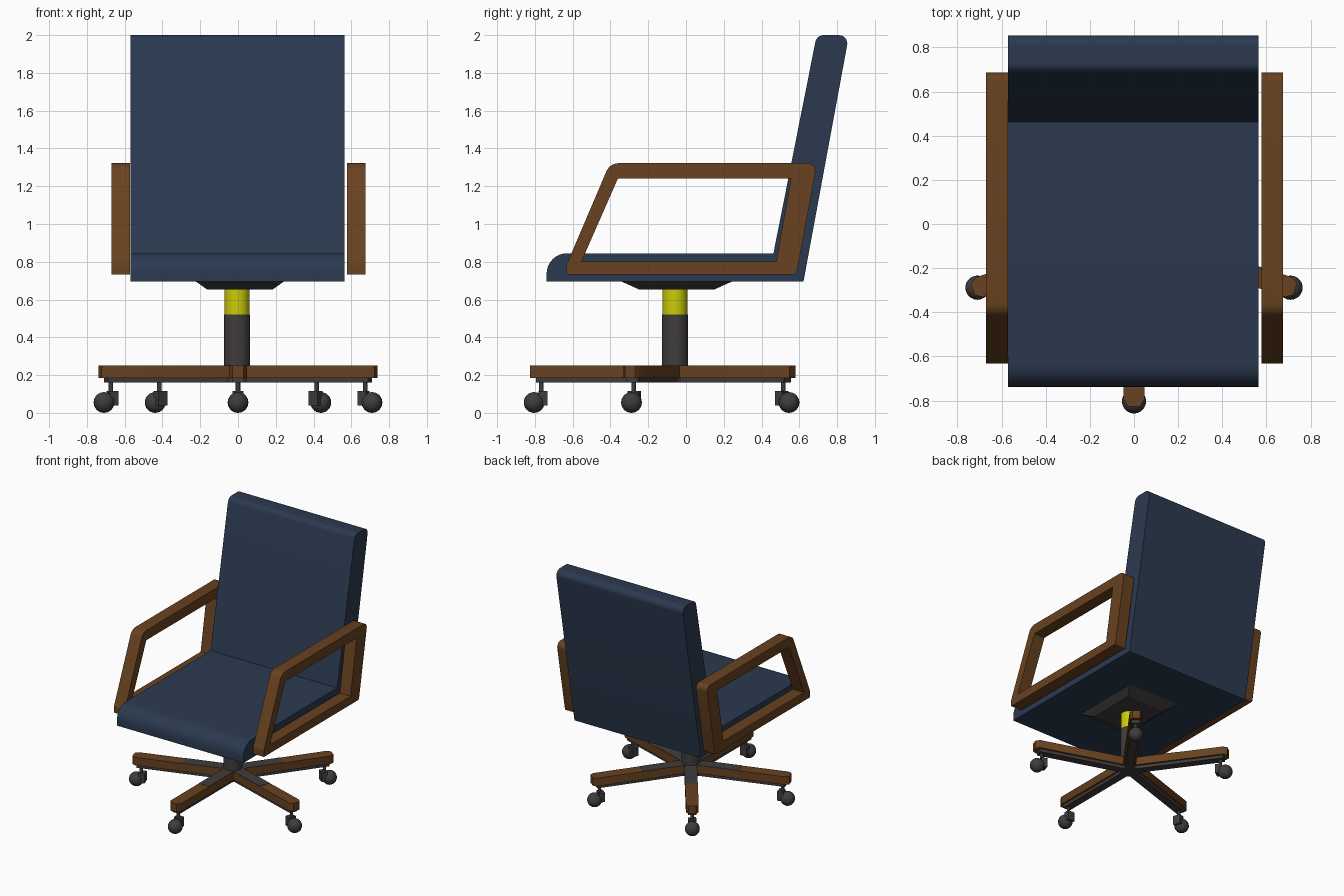
import bpy, bmesh, math
from mathutils import Vector, Matrix

if "Cube" in bpy.data.objects:
    bpy.data.objects.remove(bpy.data.objects["Cube"])


def mat(name, rgb):
    m = bpy.data.materials.new(name)
    m.diffuse_color = (*rgb, 1)
    m.use_nodes = True
    m.node_tree.nodes["Principled BSDF"].inputs["Base Color"].default_value = m.diffuse_color
    return m


BLUE = mat("navy fabric", (0.024, 0.042, 0.080))
WOOD = mat("brown wood", (0.138, 0.054, 0.014))
GREY = mat("dark grey metal", (0.052, 0.045, 0.045))
YELLOW = mat("yellow cylinder", (0.60, 0.60, 0.003))
CX, CY = -0.005, -0.058          # column axis


def finish(name, bm, material, matrix=None, smooth=True):
    bmesh.ops.recalc_face_normals(bm, faces=bm.faces)
    me = bpy.data.meshes.new(name)
    bm.to_mesh(me)
    bm.free()
    if matrix:
        me.transform(matrix)
    me.materials.append(material)
    ob = bpy.data.objects.new(name, me)
    bpy.context.collection.objects.link(ob)
    if smooth:
        bpy.ops.object.select_all(action='DESELECT')
        ob.select_set(True)
        bpy.context.view_layer.objects.active = ob
        bpy.ops.object.shade_smooth_by_angle(angle=math.radians(35))
    return ob


def rounded(corners, n=6):
    """Outline from (u, v, radius) corners, each rounded by an arc."""
    out = []
    for i, (u, v, r) in enumerate(corners):
        p = Vector((u, v))
        if r == 0:
            out.append(p)
            continue
        a = (Vector(corners[i - 1][:2]) - p).normalized()
        b = (Vector(corners[(i + 1) % len(corners)][:2]) - p).normalized()
        half = a.angle(b) / 2
        c = p + (a + b).normalized() * r / math.sin(half)
        v1 = (p + a * r / math.tan(half) - c).normalized()
        v2 = (p + b * r / math.tan(half) - c).normalized()
        out += [c + v1.slerp(v2, k / n) * r for k in range(n + 1)]
    return out


def prism(name, loops, axis, lo, hi, material, matrix=None):
    """Extrude outline loops (second loop = hole) along x or z."""
    bm = bmesh.new()
    place = (lambda p: (lo, p[0], p[1])) if axis == 'x' else (lambda p: (p[0], p[1], lo))
    edges = []
    for loop in loops:
        vs = [bm.verts.new(place(p)) for p in loop]
        if len(loops) == 1:
            bm.faces.new(vs)
        else:
            edges += [bm.edges.new((vs[i - 1], vs[i])) for i in range(len(vs))]
    if edges:
        bmesh.ops.triangle_fill(bm, use_beauty=True, edges=edges)
    ext = bmesh.ops.extrude_face_region(bm, geom=bm.faces[:], use_keep_orig=True)
    top = [g for g in ext['geom'] if isinstance(g, bmesh.types.BMVert)]
    d = hi - lo
    bmesh.ops.translate(bm, verts=top, vec=(d, 0, 0) if axis == 'x' else (0, 0, d))
    return finish(name, bm, material, matrix)


def cylinder(name, r, z0, z1, material, matrix, seg=32):
    bm = bmesh.new()
    bmesh.ops.create_cone(bm, cap_ends=True, segments=seg, radius1=r, radius2=r, depth=z1 - z0)
    return finish(name, bm, material, matrix @ Matrix.Translation((0, 0, (z0 + z1) / 2)))


def rect(u0, u1, w):
    return [(u0, -w), (u1, -w), (u1, w), (u0, w)]


# Seat and backrest, one side profile
shell = rounded([(-0.738, 0.695, 0), (-0.738, 0.845, 0.108), (0.463, 0.845, 0),
                 (0.692, 2.0, 0.045), (0.863, 2.0, 0.045), (0.622, 0.695, 0)], 8)
prism("seat_and_backrest", [shell], 'x', -0.57, 0.565, BLUE)

# Armrest frames
outer = rounded([(-0.632, 0.733, 0), (-0.632, 0.785, 0.04), (-0.403, 1.322, 0.07),
                 (0.694, 1.322, 0.04), (0.585, 0.733, 0.015)])
inner = [(-0.553, 0.802), (-0.360, 1.242), (0.556, 1.242), (0.478, 0.802)]
prism("left_armrest", [outer, inner], 'x', -0.67, -0.571, WOOD)
prism("right_armrest", [outer, inner], 'x', 0.577, 0.675, WOOD)

# Tapered plate below the seat
bm = bmesh.new()
bmesh.ops.create_cube(bm, size=1)
for v in bm.verts:
    up = v.co.z > 0
    v.co = Vector((math.copysign(0.235 if up else 0.173, v.co.x) + 0.01,
                   math.copysign(0.296 if up else 0.198, v.co.y) - 0.049,
                   0.697 if up else 0.653))
finish("seat_plate", bm, GREY, smooth=False)

# Column
axis = Matrix.Translation((CX, CY, 0))
cylinder("lower_column", 0.069, 0.16, 0.52, GREY, axis)
cylinder("gas_lift", 0.066, 0.51, 0.66, YELLOW, axis)

# Five-legged base with casters
leg = [(0, -0.047), (0.738, -0.047), (0.768, -0.028), (0.768, 0.028), (0.738, 0.047), (0, 0.047)]
for i in range(5):
    m = Matrix.Translation((0, CY, 0)) @ Matrix.Rotation(math.radians(-90 + 72 * i), 4, 'Z')
    n = str(i + 1)
    prism("base_leg_" + n, [leg], 'z', 0.185, 0.25, WOOD, m)
    prism("leg_top_plate_" + n, [rect(0, 0.38, 0.046)], 'z', 0.249, 0.252, GREY, m)
    prism("leg_under_rail_" + n, [rect(0, 0.735, 0.032)], 'z', 0.16, 0.186, GREY, m)
    cylinder("caster_stem_" + n, 0.012, 0.1, 0.17, GREY, m @ Matrix.Translation((0.708, 0, 0)), 12)
    prism("caster_housing_" + n, [rect(0.675, 0.722, 0.03)], 'z', 0.04, 0.115, GREY, m)
    bm = bmesh.new()
    bmesh.ops.create_uvsphere(bm, u_segments=20, v_segments=12, radius=0.055)
    finish("caster_ball_" + n, bm, GREY, m @ Matrix.Translation((0.746, 0, 0.055)))
